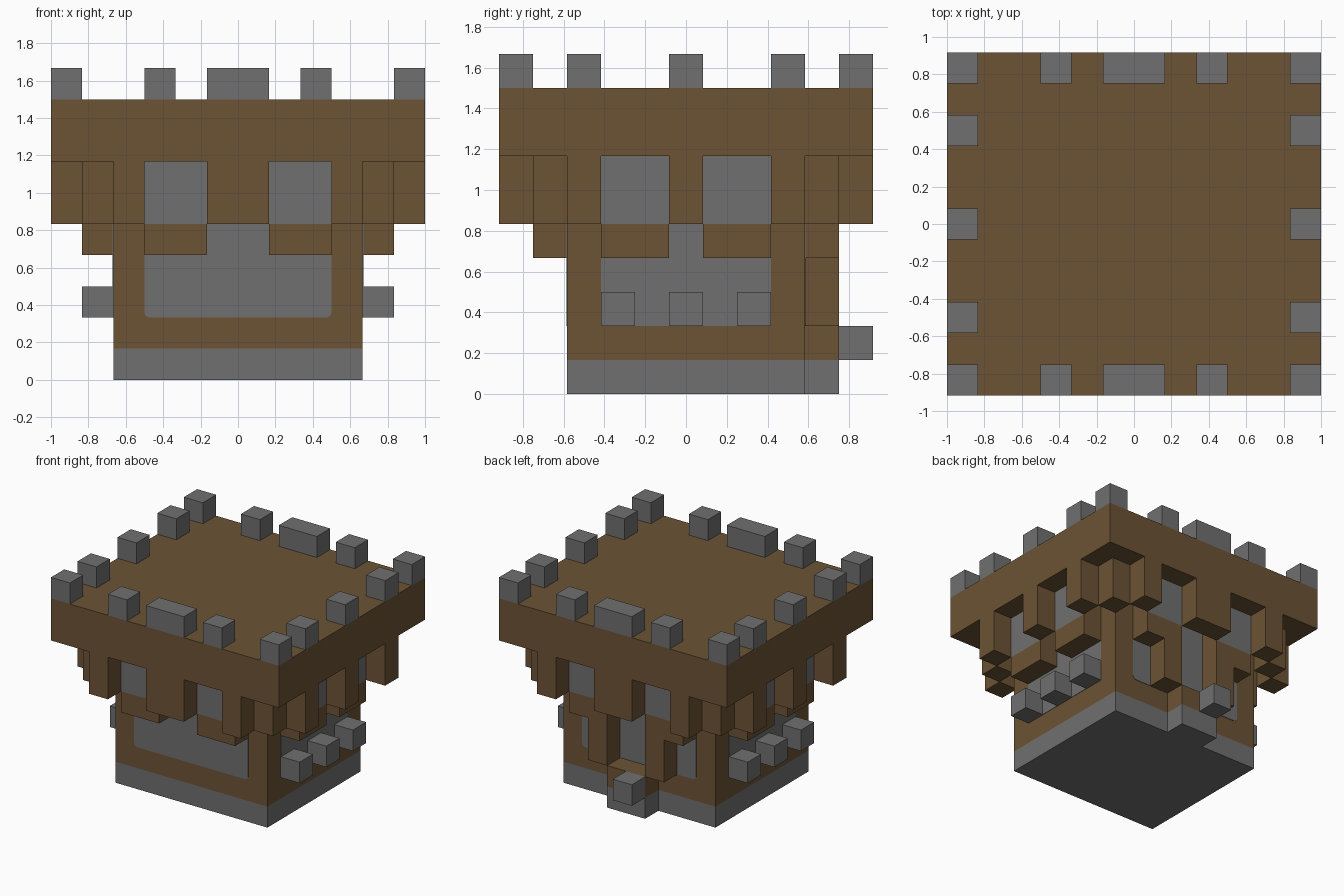
import bpy
import bmesh
import math
from mathutils import Matrix, Vector

cube = bpy.data.objects.get("Cube")
if cube:
    bpy.data.objects.remove(cube)

U = 1 / 6  # one building block


def material(name, rgb):
    mat = bpy.data.materials.new(name)
    mat.use_nodes = True
    mat.diffuse_color = (*rgb, 1)
    mat.node_tree.nodes["Principled BSDF"].inputs["Base Color"].default_value = (*rgb, 1)
    return mat


wood = material("brown wood", (0.150, 0.086, 0.035))
stone = material("grey stone", (0.162, 0.162, 0.162))


def add_object(name, bm, mats, angle=0):
    """Turn a bmesh in block units into an object, rotated to its side."""
    bmesh.ops.transform(bm, matrix=Matrix.Rotation(angle, 4, "Z") @ Matrix.Scale(U, 4),
                        verts=bm.verts)
    bmesh.ops.recalc_face_normals(bm, faces=bm.faces)
    mesh = bpy.data.meshes.new(name)
    bm.to_mesh(mesh)
    bm.free()
    for mat in mats:
        mesh.materials.append(mat)
    obj = bpy.data.objects.new(name, mesh)
    bpy.context.collection.objects.link(obj)
    return obj


def add_box(bm, x, y, z):
    """Box between the (low, high) limits of each axis."""
    lo, hi = Vector((x[0], y[0], z[0])), Vector((x[1], y[1], z[1]))
    mat = Matrix.Translation((lo + hi) / 2) @ Matrix.Diagonal((*(hi - lo), 1))
    return bmesh.ops.create_cube(bm, size=1, matrix=mat)["verts"]


def boxes(name, mat, limits, angle=0):
    bm = bmesh.new()
    for lim in limits:
        add_box(bm, *lim)
    return add_object(name, bm, [mat], angle)


def both(a, b):
    """A span and its mirror image."""
    return [(a, b), (-b, -a)]


# Main body: stone base, wooden walls, overhanging roof slab
boxes("base", stone, [((-4, 4), (-3.5, 3.5), (0, 1))])
boxes("walls", wood, [((-4, 4), (-3.5, 3.5), (1, 7))])
boxes("roof_slab", wood, [((-6, 6), (-5.5, 5.5), (7, 9))])

# Battlements around the roof edge
rows = both(4.5, 5.5)
top = (9, 10)
long_edge = both(5, 6) + both(2, 3) + [(-1, 1)]
short_edge = both(2.5, 3.5) + [(-0.5, 0.5)]
boxes("battlements", stone,
      [(x, y, top) for x in long_edge for y in rows]
      + [(x, y, top) for x in both(5, 6) for y in short_edge])

# Posts at the inside corners below the slab
boxes("corner_posts", wood,
      [(x, y, (5, 7)) for x in both(4, 5) for y in both(3.5, 4.5)])


def wall_panel(name, half, dist, angle):
    """Thin stone plate with rounded lower corners."""
    r = 0.18
    bm = bmesh.new()
    outline = [(half, 7), (-half, 7)]
    for side, start in ((-1, 180), (1, 270)):
        for i in range(5):
            t = math.radians(start + i * 22.5)
            outline.append((side * (half - r) + r * math.cos(t), 2 + r + r * math.sin(t)))
    face = bm.faces.new([bm.verts.new((x, -dist, z)) for x, z in outline])
    new = bmesh.ops.extrude_face_region(bm, geom=[face])["geom"]
    bmesh.ops.translate(bm, vec=(0, -0.02, 0),
                        verts=[v for v in new if isinstance(v, bmesh.types.BMVert)])
    add_object(name, bm, [stone], angle)


def window_blocks(name, spans, dist, angle):
    """Blocks on the wall whose upper outward face is stone."""
    bm = bmesh.new()
    for span in spans:
        add_box(bm, span, (-dist - 1, -dist), (4, 5))
        add_box(bm, span, (-dist - 1, -dist), (5, 7))
    bm.normal_update()
    for f in bm.faces:
        if f.normal.y < -0.9 and f.calc_center_median().z > 5:
            f.material_index = 1
    add_object(name, bm, [wood, stone], angle)


# Each side: panel, window blocks and hanging brackets
sides = [("front", 0, 4, 3.5), ("left", 90, 3.5, 4),
         ("back", 180, 4, 3.5), ("right", 270, 3.5, 4)]
for side, degrees, edge, dist in sides:
    angle = math.radians(degrees)
    wall_panel(side + "_panel", edge - 1, dist, angle)
    window_blocks(side + "_window_blocks", both(edge - 3, edge - 1), dist, angle)
    hang = both(edge - 1, edge) + [(3 - edge, edge - 3)]
    boxes(side + "_brackets", wood,
          [(x, (-dist - 2, -dist - 1), (5, 7)) for x in hang], angle)
    if side in ("left", "right"):
        boxes(side + "_wall_stones", stone,
              [(x, (-dist - 1, -dist), (2, 3))
               for x in both(1.5, 2.5) + [(-0.5, 0.5)]], angle)

# Back porch: step, ledge, pillars and a loose stone block
porch = (3.5, 4.5)
boxes("porch_step", stone, [((-1, 1), porch, (0, 1))])
boxes("porch_ledge", wood, [((-1, 1), porch, (1, 2))])
boxes("porch_pillars", wood, [(x, porch, (2, 4)) for x in both(1, 2)])
boxes("porch_stone", stone, [((-1, 0), (4.5, 5.5), (1, 2))])
